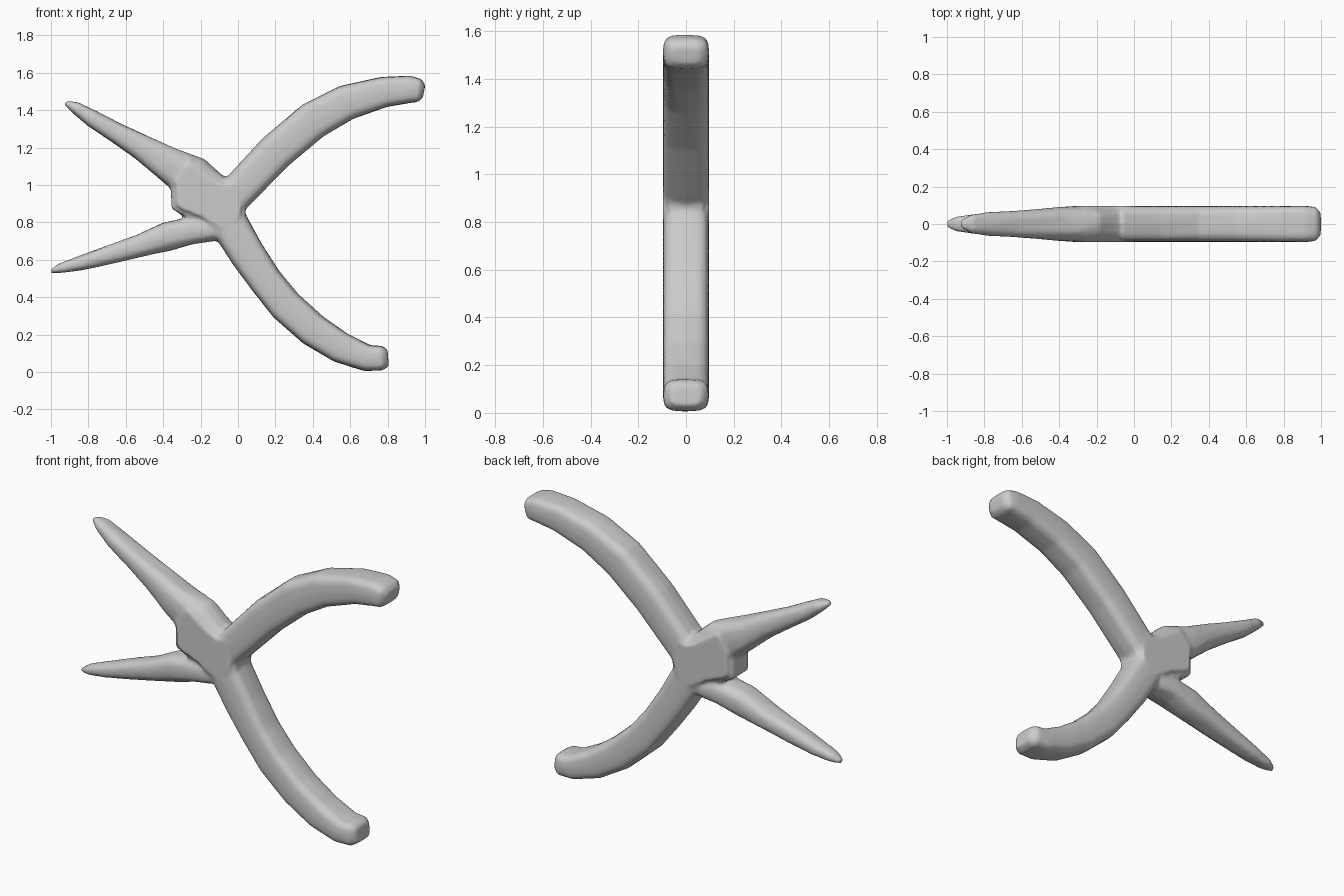
import bpy, bmesh, math, random
from mathutils import Vector

if "Cube" in bpy.data.objects:
    bpy.data.objects.remove(bpy.data.objects["Cube"])

random.seed(4)
grey = bpy.data.materials.new("plain_grey")
grey.diffuse_color = (0.6, 0.6, 0.6, 1)
grey.use_nodes = True
grey.node_tree.nodes["Principled BSDF"].inputs["Base Color"].default_value = grey.diffuse_color

# Centre line points: x, z, half width in the xz plane, half depth in y
UPPER_RIGHT = [(-.12, .85, .09, .095), (0, .965, .095, .097), (.2, 1.175, .1, .097), (.4, 1.345, .103, .097),
               (.58, 1.44, .095, .097), (.78, 1.498, .083, .097), (.92, 1.512, .074, .097), (.97, 1.505, .064, .092), (.995, 1.5, .035, .06)]
LOWER_RIGHT = [(-.13, .92, .1, .095), (-.045, .79, .1, .097), (.05, .632, .095, .097), (.15, .485, .09, .097),
               (.255, .355, .092, .097), (.4, .225, .09, .097), (.55, .13, .083, .097), (.69, .075, .071, .097),
               (.77, .073, .066, .095), (.803, .075, .045, .065)]
UPPER_LEFT = [(-.12, .93, .12, .095), (-.25, 1.04, .12, .095), (-.38, 1.115, .094, .093), (-.52, 1.205, .069, .08),
              (-.65, 1.28, .056, .07), (-.78, 1.355, .046, .064), (-.87, 1.415, .032, .05), (-.925, 1.44, .012, .02)]
LOWER_LEFT = [(-.05, .775, .05, .07), (-.14, .76, .062, .088), (-.25, .755, .072, .092), (-.38, .727, .079, .088),
              (-.52, .677, .062, .078), (-.68, .63, .052, .066), (-.84, .582, .039, .055), (-.95, .555, .027, .04), (-1.0, .538, .011, .018)]


def limb(path, power, rough, n=16):
    """Loft rounded-square sections along a bent centre line."""
    bm = bmesh.new()
    rings = []
    for i, (x, z, w, d) in enumerate(path):
        a, b = path[max(i - 1, 0)], path[min(i + 1, len(path) - 1)]
        t = Vector((b[0] - a[0], 0, b[1] - a[1])).normalized()
        side = Vector((-t.z, 0, t.x))
        ring = []
        for k in range(n):
            ang = 2 * math.pi * k / n
            c, s = math.cos(ang), math.sin(ang)
            u = math.copysign(abs(c) ** power, c) * w
            v = math.copysign(abs(s) ** power, s) * d
            u *= 1 + random.uniform(-rough, rough)
            ring.append(bm.verts.new(Vector((x, 0, z)) + side * u + Vector((0, v, 0))))
        rings.append(ring)
    for r, q in zip(rings, rings[1:]):
        for k in range(n):
            bm.faces.new((r[k], r[(k + 1) % n], q[(k + 1) % n], q[k]))
    bm.faces.new(rings[0])
    bm.faces.new(rings[-1])
    return bm


def hub():
    """Flat slab where the four limbs meet."""
    outline = [(-.355, .875), (-.36, 1.03), (-.27, 1.155), (-.11, 1.045), (-.06, 1.025), (.0, 1.04),
               (.045, .89), (.03, .81), (-.07, .73), (-.22, .81), (-.31, .845)]
    bm = bmesh.new()
    f = bm.faces.new([bm.verts.new((x, -.097, z)) for x, z in outline])
    ext = bmesh.ops.extrude_face_region(bm, geom=[f])
    new = [g for g in ext["geom"] if isinstance(g, bmesh.types.BMVert)]
    bmesh.ops.translate(bm, vec=(0, .194, 0), verts=new)
    caps = [e for e in bm.edges if abs(e.verts[0].co.y - e.verts[1].co.y) < .01]
    bmesh.ops.bevel(bm, geom=caps, offset=.025, segments=2, affect='EDGES')
    return bm


# Gather all parts in one body, then fuse them
body = bmesh.new()
for part in (hub(), limb(UPPER_RIGHT, .55, .02), limb(LOWER_RIGHT, .55, .02),
             limb(UPPER_LEFT, .75, .05), limb(LOWER_LEFT, .75, .06)):
    bmesh.ops.recalc_face_normals(part, faces=part.faces)
    tmp = bpy.data.meshes.new("part")
    part.to_mesh(tmp)
    part.free()
    body.from_mesh(tmp)
    bpy.data.meshes.remove(tmp)

mesh = bpy.data.meshes.new("four_limbed_body")
body.to_mesh(mesh)
body.free()
mesh.materials.append(grey)
obj = bpy.data.objects.new("four_limbed_body", mesh)
bpy.context.collection.objects.link(obj)

# Fuse the parts and soften the joints
fuse = obj.modifiers.new("fuse", 'REMESH')
fuse.mode = 'VOXEL'
fuse.voxel_size = .012
fuse.use_smooth_shade = True
soften = obj.modifiers.new("soften", 'SMOOTH')
soften.factor = .5
soften.iterations = 4
